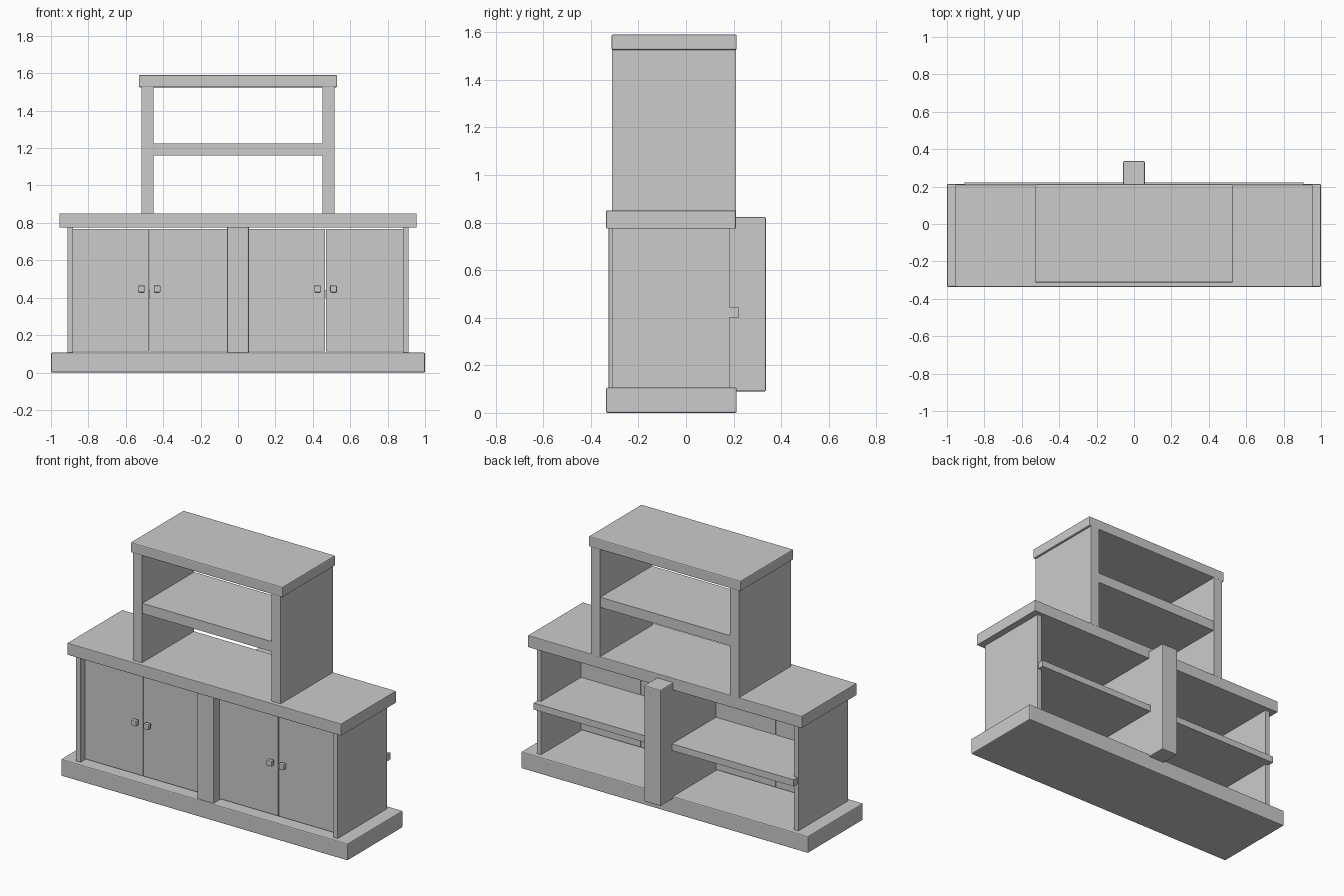
import bpy, bmesh

if "Cube" in bpy.data.objects:
    bpy.data.objects.remove(bpy.data.objects["Cube"])


def box(name, x, y, z, bevel=0.0):
    """Box from (min, max) ranges on each axis, with optional softened edges."""
    bm = bmesh.new()
    bmesh.ops.create_cube(bm, size=1)
    for v in bm.verts:
        v.co = [r[0] if c < 0 else r[1] for c, r in zip(v.co, (x, y, z))]
    mesh = bpy.data.meshes.new(name)
    bm.to_mesh(mesh)
    bm.free()
    ob = bpy.data.objects.new(name, mesh)
    bpy.context.collection.objects.link(ob)
    if bevel:
        mod = ob.modifiers.new("soft_edges", 'BEVEL')
        mod.width = bevel
        mod.segments = 2
    return ob


def side_range(s, a, b):
    return tuple(sorted((s * a, s * b)))


def knob(name, x, z, y_back):
    """Square stem with a wider head and chamfered face."""
    box(name + "_stem", (x - .009, x + .009), (y_back - .012, y_back + .003), (z - .009, z + .009))
    box(name + "_head", (x - .018, x + .018), (y_back - .036, y_back - .010), (z - .018, z + .018), .005)


FRONT, BACK = -0.336, 0.213

# Plinth, worktop and the central post that runs out at the back
box("plinth", (-1, 1), (FRONT, BACK), (0, .106), .006)
box("worktop", (-.955, .955), (FRONT, BACK - .003), (.775, .85), .003)
box("centre_post", (-.058, .058), (-.326, .336), (.09, .823), .006)

# Top board and open shelf of the upper unit
box("top_board", (-.53, .53), (-.313, BACK), (1.525, 1.59), .006)
box("upper_shelf", (-.455, .455), (-.308, .208), (1.16, 1.224))

for s, side in ((-1, "left"), (1, "right")):
    # Side panels and lower shelf, which pokes out past the open back
    box(f"{side}_cabinet_side", side_range(s, .883, .912), (-.309, .183), (.10, .78))
    box(f"{side}_upper_side", side_range(s, .452, .516), (-.311, .211), (.845, 1.53), .002)
    box(f"{side}_lower_shelf", side_range(s, .05, .906), (-.22, .223), (.40, .442))

    # Pair of doors with a narrow gap, and their knobs
    gap = -.475 if s < 0 else .468
    lo, hi = side_range(s, .056, .884)
    for d, (x0, x1) in enumerate(((lo, gap - .002), (gap + .002, hi))):
        box(f"{side}_door_{d + 1}", (x0, x1), (-.265, -.216), (.112, .767))
    for d, dx in enumerate((-.042, .043)):
        knob(f"{side}_knob_{d + 1}", gap + dx, .447, -.265)
